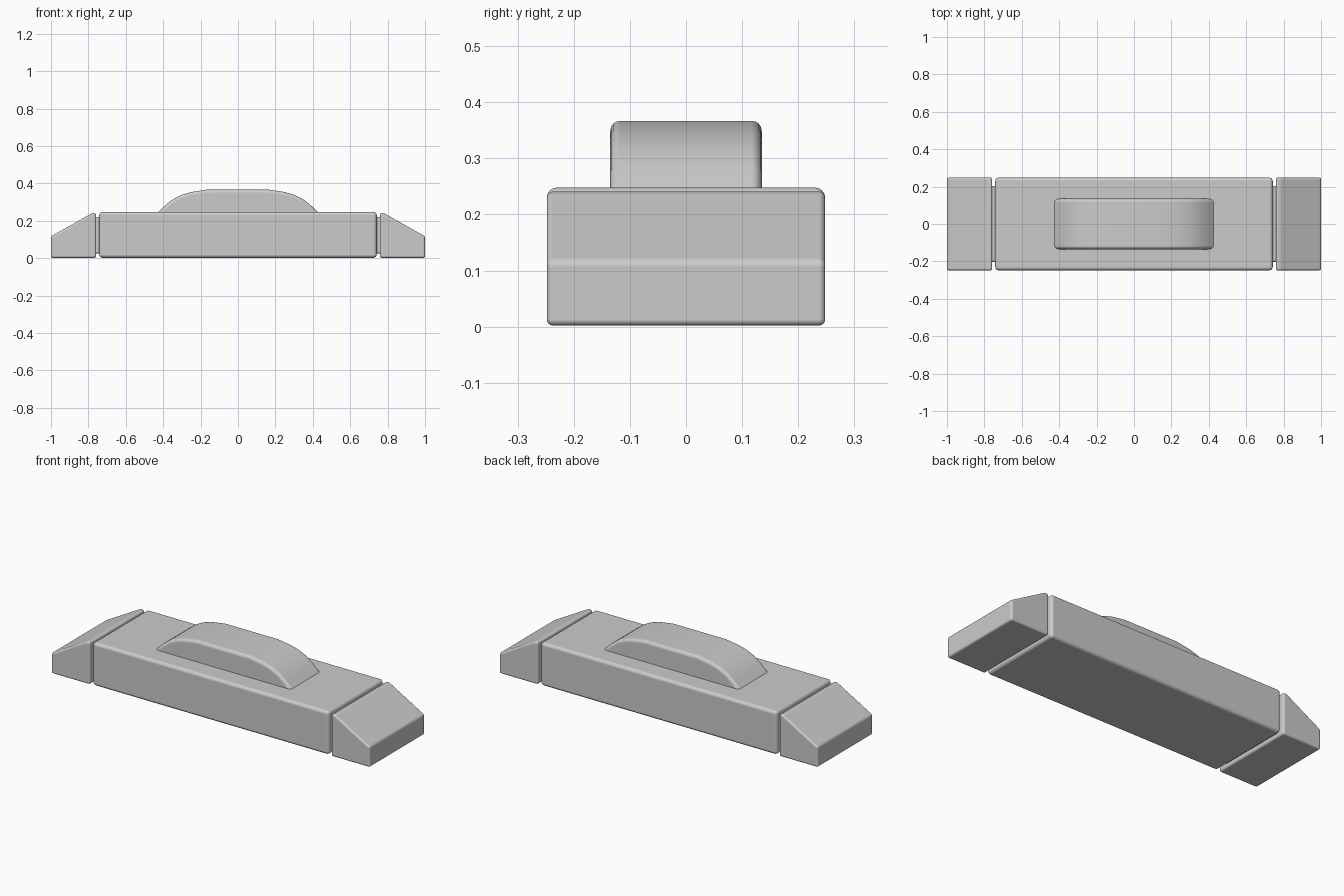
import bpy
import bmesh

if "Cube" in bpy.data.objects:
    bpy.data.objects.remove(bpy.data.objects["Cube"])


def extruded(name, profile, half_y, bevel, angle=0.25, segments=4):
    """Extrude an x-z profile along y and round its edges."""
    bm = bmesh.new()
    face = bm.faces.new([bm.verts.new((x, -half_y, z)) for x, z in profile])
    ext = bmesh.ops.extrude_face_region(bm, geom=[face])
    moved = [v for v in ext["geom"] if isinstance(v, bmesh.types.BMVert)]
    bmesh.ops.translate(bm, verts=moved, vec=(0, 2 * half_y, 0))
    bmesh.ops.recalc_face_normals(bm, faces=bm.faces)
    mesh = bpy.data.meshes.new(name)
    bm.to_mesh(mesh)
    bm.free()
    for p in mesh.polygons:
        p.use_smooth = True
    obj = bpy.data.objects.new(name, mesh)
    bpy.context.collection.objects.link(obj)
    mod = obj.modifiers.new("rounding", "BEVEL")
    mod.width = bevel
    mod.segments = segments
    mod.limit_method = "ANGLE"
    mod.angle_limit = angle
    mod.harden_normals = True
    return obj


def box_profile(x0, x1, z0, z1):
    return [(x0, z0), (x1, z0), (x1, z1), (x0, z1)]


# main block
extruded("main_body", box_profile(-0.742, 0.742, 0.002, 0.248), 0.248, 0.018)

# sloped end pieces and the recessed joints behind them
cap = [(0.758, 0.002), (1.0, 0.002), (1.0, 0.117), (0.78, 0.241), (0.758, 0.241)]
for side, s in (("left", -1), ("right", 1)):
    extruded(side + "_end_cap", [(s * x, z) for x, z in cap], 0.248, 0.012)
    joint = box_profile(0.70, 0.80, 0.025, 0.22)
    extruded(side + "_joint", [(s * x, z) for x, z in joint], 0.203, 0.01)

# arched grip on top, its foot sunk into the block
half = [(0.465, 0.21), (0.425, 0.248), (0.385, 0.287), (0.345, 0.317),
        (0.30, 0.339), (0.25, 0.354), (0.165, 0.367)]
arch = half + [(-x, z) for x, z in reversed(half)]
extruded("grip", arch, 0.135, 0.018, angle=0.7)
